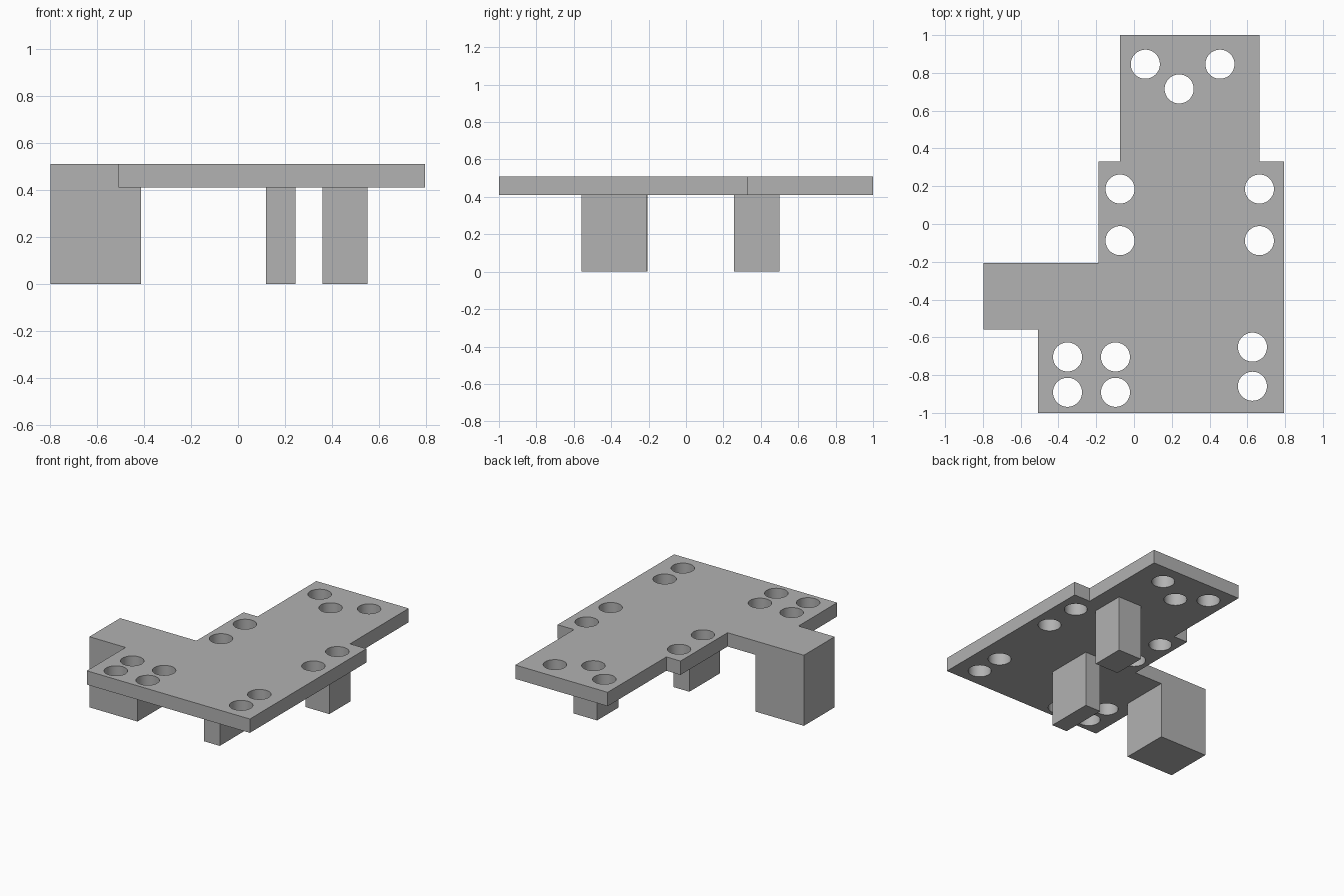
import bpy
import bmesh
from math import cos, sin, tau, radians

cube = bpy.data.objects.get("Cube")
if cube:
    bpy.data.objects.remove(cube)

BOTTOM, TOP = 0.41, 0.51
HOLE_RADIUS = 0.077

grey = bpy.data.materials.new("plain grey")
grey.use_nodes = True
colour = (0.445, 0.445, 0.445, 1)
grey.diffuse_color = colour
grey.node_tree.nodes["Principled BSDF"].inputs["Base Color"].default_value = colour


def add_loop(curve, points):
    spline = curve.splines.new("POLY")
    spline.points.add(len(points) - 1)
    for point, (x, y) in zip(spline.points, points):
        point.co = (x, y, 0, 1)
    spline.use_cyclic_u = True


def circle(x, y, radius, sides=48):
    return [(x + radius * cos(tau * i / sides), y + radius * sin(tau * i / sides))
            for i in range(sides)]


def add_box(name, x0, x1, y0, y1, z0, z1):
    mesh = bpy.data.meshes.new(name)
    bm = bmesh.new()
    bmesh.ops.create_cube(bm, size=1)
    for v in bm.verts:
        v.co = (x1 if v.co.x > 0 else x0,
                y1 if v.co.y > 0 else y0,
                z1 if v.co.z > 0 else z0)
    bm.to_mesh(mesh)
    bm.free()
    mesh.materials.append(grey)
    obj = bpy.data.objects.new(name, mesh)
    bpy.context.collection.objects.link(obj)
    return obj


# Stepped plate outline, with a side arm
outline = [(-0.508, -1), (0.795, -1), (0.795, 0.33), (0.664, 0.33),
           (0.664, 1), (-0.074, 1), (-0.074, 0.33), (-0.187, 0.33),
           (-0.187, -0.207), (-0.797, -0.207), (-0.797, -0.558), (-0.508, -0.558)]

# Round through holes: corner group, front pair, middle pairs, back trio
holes = [(x, y) for x in (-0.352, -0.098) for y in (-0.704, -0.891)]
holes += [(0.627, y) for y in (-0.652, -0.859)]
holes += [(x, y) for x in (-0.074, 0.664) for y in (0.185, -0.088)]
holes += [(0.06, 0.846), (0.455, 0.846), (0.239, 0.715)]

curve = bpy.data.curves.new("plate", "CURVE")
curve.dimensions = "2D"
curve.fill_mode = "BOTH"
curve.extrude = (TOP - BOTTOM) / 2
add_loop(curve, outline)
for x, y in holes:
    add_loop(curve, circle(x, y, HOLE_RADIUS))
curve.materials.append(grey)
plate = bpy.data.objects.new("plate", curve)
plate.location.z = (TOP + BOTTOM) / 2
bpy.context.collection.objects.link(plate)

# Turn the plate into a welded mesh with smooth hole walls and sharp rims
bpy.ops.object.select_all(action="DESELECT")
plate.select_set(True)
bpy.context.view_layer.objects.active = plate
bpy.ops.object.convert(target="MESH")
plate = bpy.context.object
bm = bmesh.new()
bm.from_mesh(plate.data)
bmesh.ops.remove_doubles(bm, verts=bm.verts, dist=0.0005)
bmesh.ops.recalc_face_normals(bm, faces=bm.faces)
bm.to_mesh(plate.data)
bm.free()
bpy.ops.object.shade_smooth_by_angle(angle=radians(30))

# Supports under the plate
add_box("side_block", -0.797, -0.412, -0.558, -0.207, 0, BOTTOM)
add_box("front_leg", 0.12, 0.245, -0.558, -0.21, 0, BOTTOM)
add_box("back_leg", 0.36, 0.55, 0.257, 0.5, 0, BOTTOM)
